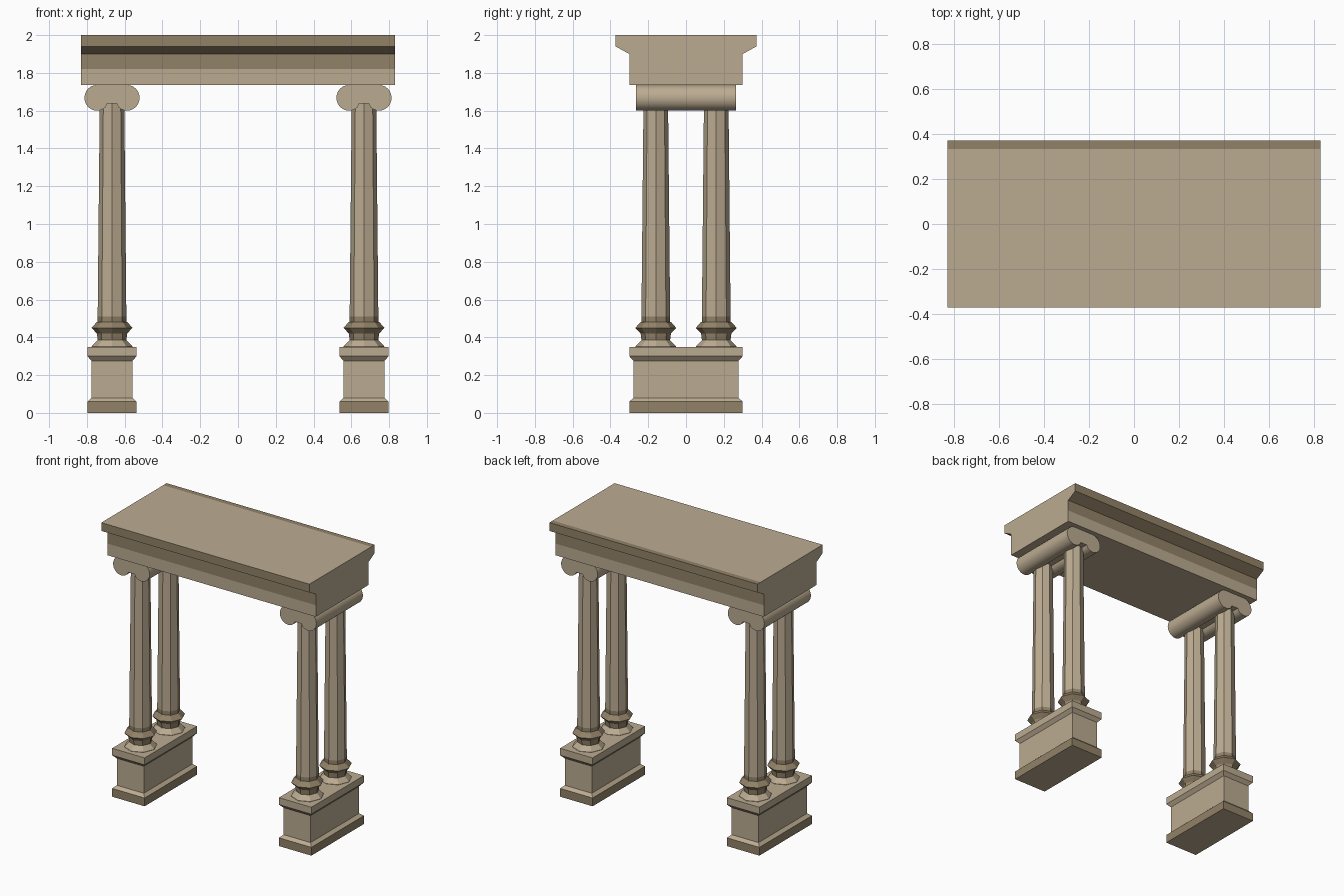
import bpy, bmesh, math

if "Cube" in bpy.data.objects:
    bpy.data.objects.remove(bpy.data.objects["Cube"])


def material(name, rgb):
    m = bpy.data.materials.new(name)
    m.diffuse_color = (*rgb, 1)
    m.use_nodes = True
    m.node_tree.nodes["Principled BSDF"].inputs["Base Color"].default_value = m.diffuse_color
    return m


LIGHT = material("light_stone", (0.50, 0.41, 0.285))
DARK = material("weathered_stone", (0.29, 0.225, 0.14))


def finish(bm, name, is_dark):
    """Turn a bmesh into an object; is_dark(face centre, normal) picks the weathered colour."""
    bmesh.ops.recalc_face_normals(bm, faces=bm.faces)
    bm.normal_update()
    for f in bm.faces:
        f.material_index = int(is_dark(f.calc_center_median(), f.normal))
    me = bpy.data.meshes.new(name)
    bm.to_mesh(me)
    bm.free()
    me.materials.append(LIGHT)
    me.materials.append(DARK)
    ob = bpy.data.objects.new(name, me)
    bpy.context.collection.objects.link(ob)
    return ob


def loft(name, rings, is_dark):
    """Skin a stack of closed rings and cap both ends."""
    bm = bmesh.new()
    loops = [[bm.verts.new(p) for p in ring] for ring in rings]
    n = len(loops[0])
    for a, b in zip(loops, loops[1:]):
        for i in range(n):
            j = (i + 1) % n
            bm.faces.new((a[i], a[j], b[j], b[i]))
    bm.faces.new(loops[0])
    bm.faces.new(loops[-1])
    return finish(bm, name, is_dark)


def rect(cx, hx, hy, z):
    return [(cx + sx * hx, sy * hy, z) for sx, sy in ((-1, -1), (1, -1), (1, 1), (-1, 1))]


def octagon(cx, cy, r, z):
    return [(cx + r * math.cos(k * math.pi / 4), cy + r * math.sin(k * math.pi / 4), z)
            for k in range(8)]


# (height, inset from the widest outline) and (height, radius)
PEDESTAL = [(0, 0), (0.06, 0), (0.08, 0.022), (0.275, 0.022), (0.30, 0), (0.35, 0)]
COLUMN = [(0.345, 0.108), (0.352, 0.108), (0.385, 0.076), (0.42, 0.08), (0.45, 0.108),
          (0.48, 0.082), (0.482, 0.076), (0.51, 0.076), (1.64, 0.065)]

# Scroll capital outline: half of it, then mirrored across the column axis
half = [(0.08 + 0.066 * math.cos(math.radians(a)), 1.668 + 0.068 * math.sin(math.radians(a)))
        for a in range(90, -136, -15)]
half.append((0.026, 1.637))
SCROLL = half + [(-x, z) for x, z in reversed(half)]

for side, cx in (("left", -0.667), ("right", 0.667)):
    # Pedestal with plinth and cornice
    loft(f"{side}_pedestal", [rect(cx, 0.13 - i, 0.30 - i, z) for z, i in PEDESTAL],
         lambda c, n: c.z < 0.06 and n.z > -0.5)

    # Pair of eight-sided columns with moulded bases
    for place, cy in (("front", -0.16), ("back", 0.16)):
        loft(f"{side}_{place}_column", [octagon(cx, cy, r, z) for z, r in COLUMN],
             lambda c, n: 0.38 < c.z < 0.51)

    # Scroll capital running across both columns
    cap = loft(f"{side}_scroll_capital",
               [[(cx + x, y, z) for x, z in SCROLL] for y in (-0.266, 0.266)],
               lambda c, n: False)
    for f in cap.data.polygons:
        f.use_smooth = abs(f.normal.y) < 0.5
    bpy.context.view_layer.objects.active = cap
    cap.select_set(True)
    bpy.ops.object.shade_smooth_by_angle(angle=math.radians(30))
    cap.select_set(False)

# Entablature: moulded section run along x, weathered on the upper bands and back top edge
edge = [(0.30, 1.736), (0.30, 1.82), (0.30, 1.90), (0.373, 1.94), (0.373, 2.0)]
section = [(-y, z) for y, z in reversed(edge)] + edge + [(0.335, 2.0)]
loft("entablature", [[(x, y, z) for y, z in section] for x in (-0.832, 0.832)],
     lambda c, n: abs(n.x) < 0.5 and (
         (abs(n.y) > 0.3 and c.z > 1.82) or (n.z > 0.9 and c.y > 0.33)))
